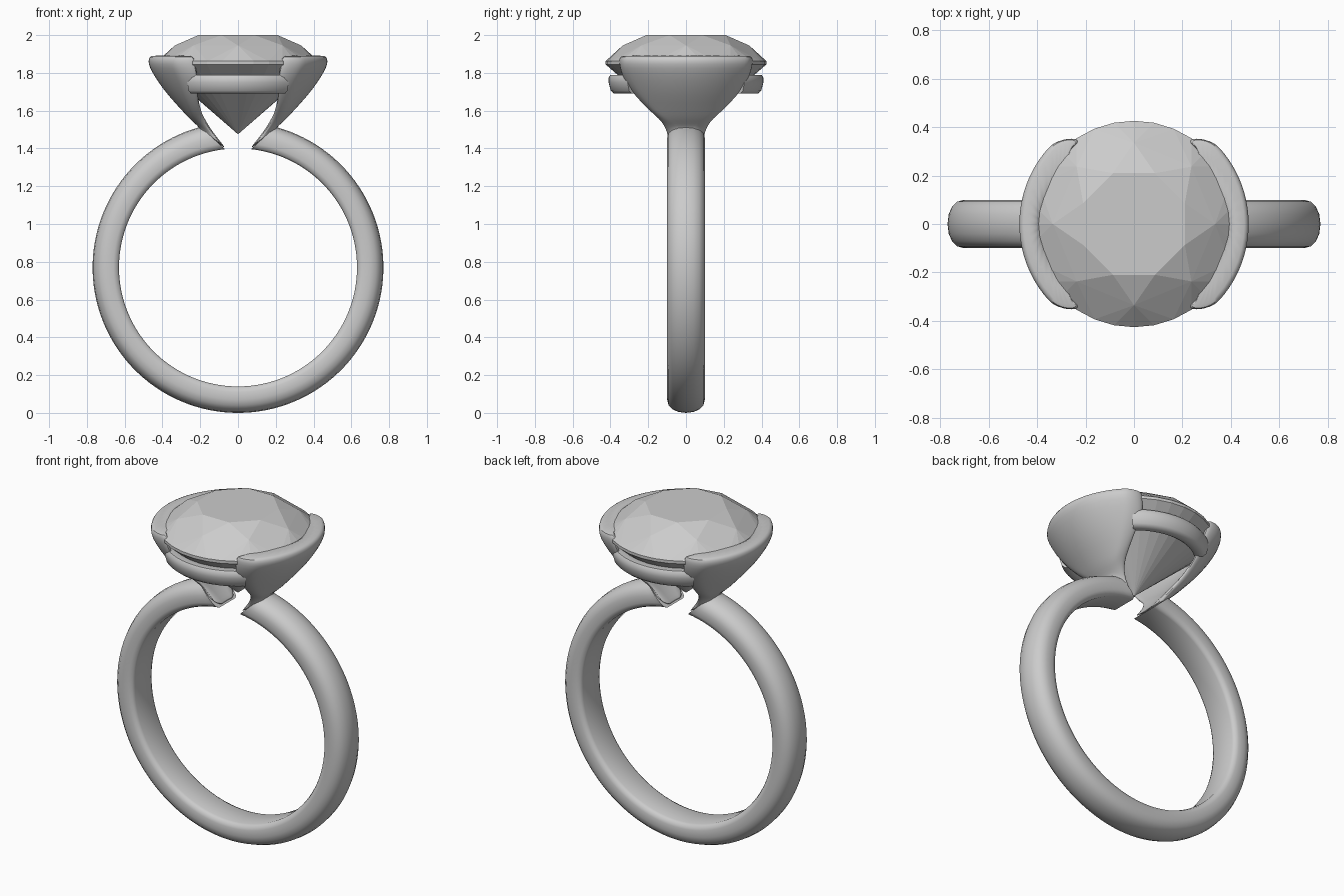
import bpy, bmesh, math
from math import sin, cos, pi, radians

cube = bpy.data.objects.get("Cube")
if cube:
    bpy.data.objects.remove(cube, do_unlink=True)


def make_material(name, rgb):
    mat = bpy.data.materials.new(name)
    mat.use_nodes = True
    mat.diffuse_color = (*rgb, 1)
    mat.node_tree.nodes["Principled BSDF"].inputs["Base Color"].default_value = (*rgb, 1)
    return mat


grey = make_material("soft grey", (0.6, 0.6, 0.6))


def finish(name, bm, smooth=True, subsurf=0):
    bmesh.ops.recalc_face_normals(bm, faces=bm.faces)
    mesh = bpy.data.meshes.new(name)
    bm.to_mesh(mesh)
    bm.free()
    mesh.materials.append(grey)
    obj = bpy.data.objects.new(name, mesh)
    bpy.context.collection.objects.link(obj)
    if subsurf:
        obj.modifiers.new("Smooth", "SUBSURF").levels = subsurf
        obj.modifiers["Smooth"].render_levels = subsurf
    if smooth:
        bpy.ops.object.select_all(action="DESELECT")
        obj.select_set(True)
        bpy.context.view_layer.objects.active = obj
        bpy.ops.object.shade_smooth_by_angle(angle=radians(50))
    return obj


def loft(name, rows, subsurf=0):
    """Skin closed cross-sections and cap both ends."""
    bm = bmesh.new()
    rings = [[bm.verts.new(p) for p in row] for row in rows]
    n = len(rings[0])
    for a, b in zip(rings, rings[1:]):
        for i in range(n):
            j = (i + 1) % n
            bm.faces.new((a[i], a[j], b[j], b[i]))
    bm.faces.new(rings[0])
    bm.faces.new(rings[-1])
    return finish(name, bm, True, subsurf)


# Band: rounded outside, flatter inside, open at the top with slanted ends
CENTRE = 0.77
half = [(0.63, 0.075), (0.638, 0.092), (0.66, 0.1), (0.70, 0.1),
        (0.73, 0.092), (0.752, 0.07), (0.765, 0.04)]
profile = half + [(0.77, 0)] + [(r, -y) for r, y in reversed(half)]
rows = []
STEPS = 112
for k in range(STEPS + 1):
    row = []
    for r, y in profile:
        gap = math.asin((0.07 + (r - 0.63) / 0.14 * 0.13) / r)
        a = gap + (2 * pi - 2 * gap) * k / STEPS
        row.append((r * sin(a), y, CENTRE + r * cos(a)))
    rows.append(row)
loft("band", rows)

# Flared holders: inner x, inner z, outer x, outer z, half width
sections = [
    (0.07, 1.40, 0.20, 1.49, 0.095),
    (0.075, 1.41, 0.20, 1.495, 0.097),
    (0.10, 1.44, 0.205, 1.51, 0.099),
    (0.15, 1.50, 0.225, 1.53, 0.11),
    (0.195, 1.56, 0.26, 1.56, 0.145),
    (0.235, 1.60, 0.295, 1.60, 0.195),
    (0.30, 1.68, 0.37, 1.68, 0.272),
    (0.36, 1.76, 0.43, 1.76, 0.33),
    (0.395, 1.83, 0.47, 1.83, 0.352),
    (0.40, 1.87, 0.477, 1.865, 0.355),
    (0.405, 1.887, 0.467, 1.887, 0.35),
    (0.42, 1.892, 0.45, 1.892, 0.335),
]


def holder_row(side, xi, zi, xo, zo, w):
    h = min((xo - xi) / 2, 0.5 * w)
    flat = [-1 + 2 * i / 12 for i in range(13)]
    caps = [pi / 2 - pi * i / 6 for i in range(1, 6)]
    outline = [((w - h) * u, 1) for u in flat]
    outline += [(w - h + h * cos(a), sin(a)) for a in caps]
    outline += [((w - h) * -u, -1) for u in flat]
    outline += [(h - w - h * cos(a), -sin(a)) for a in caps]
    row = []
    for y, v in outline:
        t = 0.5 + 0.5 * v
        radius = max(xi + (xo - xi) * t, 0.40)
        bend = radius - math.sqrt(radius * radius - y * y)
        row.append((side * (xi + (xo - xi) * t - bend), y, zi + (zo - zi) * t))
    return row


for side, label in ((1, "left"), (-1, "right")):
    loft(label + "_holder", [holder_row(side, *s) for s in sections], 1)

# Seat rails under the stone, front and back
rail = [(0.33, 1.70), (0.345, 1.69), (0.38, 1.69), (0.398, 1.705), (0.41, 1.75),
        (0.41, 1.775), (0.40, 1.79), (0.345, 1.79), (0.33, 1.78)]
for side, label in ((-1, "front"), (1, "back")):
    rows = []
    for k in range(25):
        a = radians(-41 + 82 * k / 24)
        rows.append([(r * sin(a), side * r * cos(a), z) for r, z in rail])
    loft(label + "_seat_rail", rows)

# Faceted stone: table, star points, thin girdle and culet
bm = bmesh.new()
for count, radius, z, turn in ((8, 0.227, 2.0, 0.5), (8, 0.335, 1.945, 0),
                               (32, 0.426, 1.862, 0), (32, 0.426, 1.845, 0)):
    for i in range(count):
        a = 2 * pi * (i + turn) / count
        bm.verts.new((radius * cos(a), radius * sin(a), z))
bm.verts.new((0, 0, 1.475))
bmesh.ops.convex_hull(bm, input=bm.verts)
bmesh.ops.dissolve_limit(bm, angle_limit=radians(1), verts=bm.verts, edges=bm.edges)
finish("stone", bm, smooth=False)
